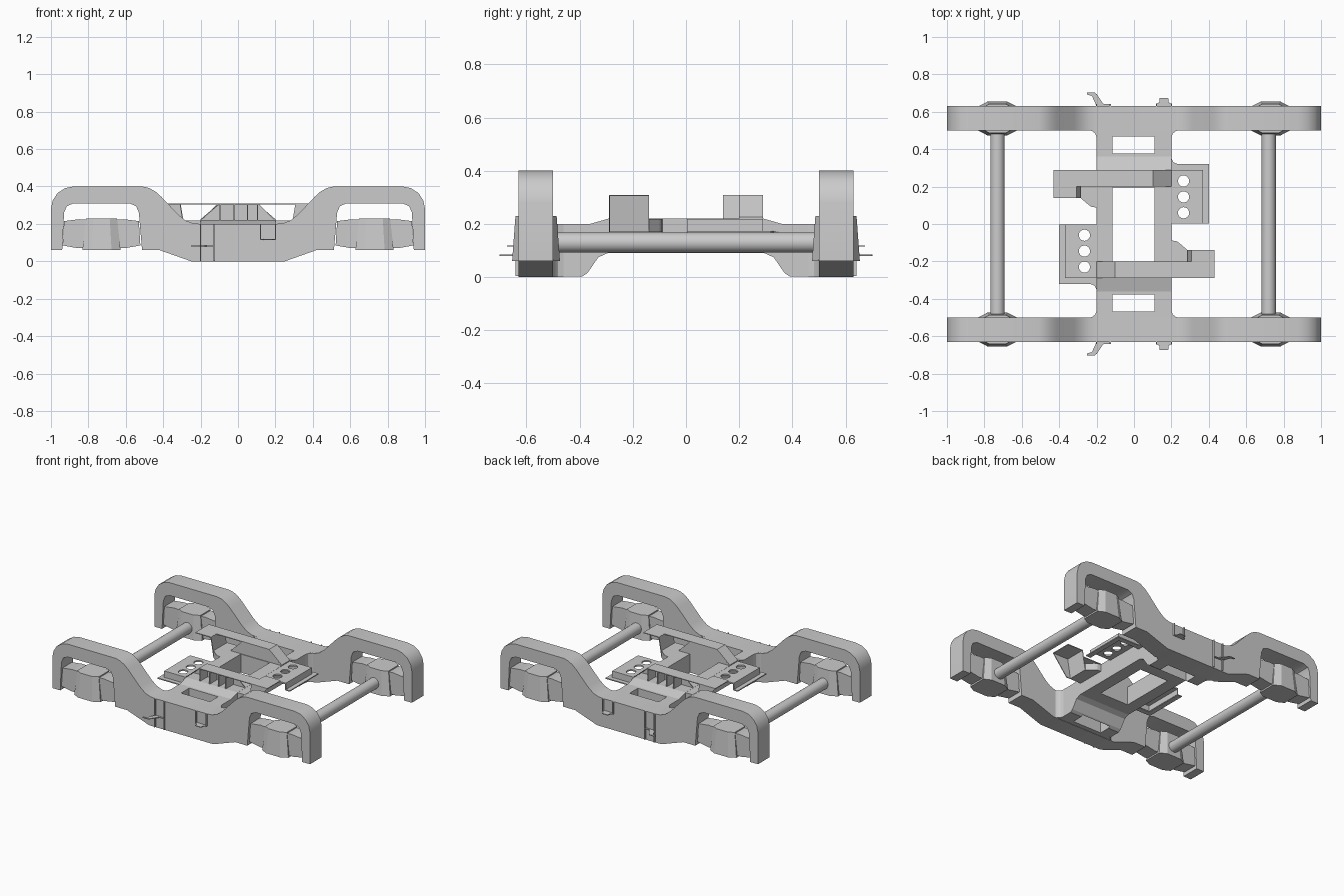
import bpy, bmesh, math
from mathutils import Vector

if "Cube" in bpy.data.objects:
    bpy.data.objects.remove(bpy.data.objects["Cube"])


def prism(name, pts, a, b, axis):
    """Extrude a 2D outline from a to b along an axis (outline uses the other two axes)."""
    def place(p, t):
        return {'x': (t, p[0], p[1]), 'y': (p[0], t, p[1]), 'z': (p[0], p[1], t)}[axis]
    bm = bmesh.new()
    face = bm.faces.new([bm.verts.new(place(p, a)) for p in pts])
    res = bmesh.ops.extrude_face_region(bm, geom=[face])
    move = Vector(place((0, 0), b - a))
    bmesh.ops.translate(bm, vec=move, verts=[v for v in res['geom'] if isinstance(v, bmesh.types.BMVert)])
    return finish(name, bm)


def finish(name, bm):
    bmesh.ops.recalc_face_normals(bm, faces=bm.faces)
    me = bpy.data.meshes.new(name)
    bm.to_mesh(me)
    bm.free()
    ob = bpy.data.objects.new(name, me)
    bpy.context.collection.objects.link(ob)
    return ob


def box(name, x0, x1, y0, y1, z0, z1):
    return prism(name, [(x0, y0), (x1, y0), (x1, y1), (x0, y1)], z0, z1, 'z')


def smooth(ob):
    bpy.ops.object.select_all(action='DESELECT')
    ob.select_set(True)
    bpy.context.view_layer.objects.active = ob
    bpy.ops.object.shade_smooth_by_angle(angle=math.radians(30))


def cylinder(name, r, loc, depth, axis='z', n=24):
    rot = (math.pi / 2, 0, 0) if axis == 'y' else (0, 0, 0)
    bpy.ops.mesh.primitive_cylinder_add(vertices=n, radius=r, depth=depth, location=loc, rotation=rot)
    ob = bpy.context.object
    ob.name = name
    return ob


def cut(ob, cutters):
    for c in cutters:
        m = ob.modifiers.new('cut', 'BOOLEAN')
        m.operation = 'DIFFERENCE'
        m.solver = 'EXACT'
        m.object = c
        bpy.context.view_layer.objects.active = ob
        bpy.ops.object.modifier_apply(modifier=m.name)
        bpy.data.objects.remove(c)


def loft(name, bottom, top, z0, z1):
    """Closed solid between two plan outlines."""
    bm = bmesh.new()
    lo = [bm.verts.new((*p, z0)) for p in bottom]
    hi = [bm.verts.new((*p, z1)) for p in top]
    bm.faces.new(lo)
    bm.faces.new(hi)
    for i in range(len(lo)):
        j = (i + 1) % len(lo)
        bm.faces.new((lo[i], lo[j], hi[j], hi[i]))
    return finish(name, bm)


# Side frames: half outline from top centre round to bottom centre, mirrored in x
half = [(0.2, 0.2), (0.24, 0.203), (0.28, 0.218), (0.32, 0.25), (0.41, 0.345), (0.44, 0.372),
        (0.475, 0.392), (0.51, 0.4), (0.88, 0.4), (0.925, 0.391), (0.965, 0.365), (0.991, 0.325),
        (1, 0.28), (1, 0.06), (0.94, 0.06), (0.93, 0.26), (0.915, 0.295), (0.88, 0.31),
        (0.58, 0.31), (0.545, 0.295), (0.53, 0.26), (0.513, 0.06), (0.42, 0.06), (0.25, 0)]
outline = half + [(-x, z) for x, z in reversed(half)]

for side, s in (('front', -1), ('back', 1)):
    smooth(prism(f'{side}_side_frame', outline, s * 0.5, s * 0.63, 'y'))

    # Axle boxes with their wings
    for end, e in (('left', -1), ('right', 1)):
        cx, cy = e * 0.73, s * 0.564

        def octagon(k, ky):
            q = [(0.045, 0.09), (0.085, 0.065)]
            r = q + [(x, -y) for x, y in reversed(q)]
            r += [(-x, -y) for x, y in q] + [(-x, y) for x, y in reversed(q)]
            return [(cx + x * k, cy + y * ky) for x, y in r]
        loft(f'{side}_{end}_axle_box', octagon(1.2, 1), octagon(0.98, 0.86), 0.06, 0.23)
        for w in (-1, 1):
            wing = [(cx + w * 0.05, 0.075), (cx + w * 0.125, 0.07), (cx + w * 0.208, 0.085),
                    (cx + w * 0.2, 0.215), (cx + w * 0.12, 0.225), (cx + w * 0.05, 0.22)]
            prism(f'{side}_{end}_box_wing', wing, s * 0.512, s * 0.618, 'y')

    # Step hook and small bracket on the outer face
    for x in (-0.2, -0.127):
        box(f'{side}_hook_rib', x - 0.003, x + 0.003, s * 0.63, s * 0.642, 0.003, 0.2)
    hook = [(-0.2, 0.63), (-0.127, 0.63), (-0.127, 0.64), (-0.165, 0.643), (-0.2, 0.695),
            (-0.21, 0.702), (-0.25, 0.702), (-0.25, 0.692), (-0.225, 0.685)]
    prism(f'{side}_step_hook', [(x, s * y) for x, y in hook], 0.079, 0.084, 'z')
    for x in (0.12, 0.2):
        box(f'{side}_bracket_rib', x - 0.003, x + 0.003, s * 0.63, s * 0.643, 0.115, 0.2)
    tab = [(0.12, 0.63), (0.2, 0.63), (0.2, 0.643), (0.185, 0.65), (0.183, 0.673),
           (0.137, 0.673), (0.135, 0.65), (0.12, 0.643)]
    prism(f'{side}_bracket_tab', [(x, s * y) for x, y in tab], 0.114, 0.119, 'z')

    # Fillets where the cross beam meets the side frame
    for e in (-1, 1):
        f = [(0.195, 0.46), (0.2, 0.46), (0.206, 0.482), (0.22, 0.495), (0.24, 0.502), (0.195, 0.502)]
        smooth(prism(f'{side}_beam_fillet', [(e * x, s * y) for x, y in f], 0.001, 0.2, 'z'))

# Axles
for end, x in (('left', -0.73), ('right', 0.72)):
    smooth(cylinder(f'{end}_axle', 0.038, (x, 0, 0.13), 1.0, 'y'))

# Cross beam with its openings
prof = [(0.29, 0.22), (0.36, 0.2), (0.505, 0.2), (0.505, 0.002), (0.39, 0.002), (0.37, 0.016),
        (0.33, 0.074), (0.295, 0.09)]
beam = prism('cross_beam', prof + [(-y, z) for y, z in reversed(prof)], -0.2, 0.2, 'x')
cut(beam, [box('cutter', -0.115, 0.11, a, b, -0.1, 0.4)
           for a, b in ((-0.2, 0.195), (0.378, 0.468), (-0.468, -0.378))])

# Brake mounts: built for the back, repeated by a half turn for the front
for side, s in (('back', 1), ('front', -1)):
    def turn(pts):
        return [(s * x, s * y) for x, y in pts]

    def tbox(name, x0, x1, y0, y1, z0, z1):
        return prism(f'{side}_{name}', turn([(x0, y0), (x1, y0), (x1, y1), (x0, y1)]), z0, z1, 'z')

    def slab(name, pts, y0, y1):
        return prism(f'{side}_{name}', [(s * x, z) for x, z in pts], s * y0, s * y1, 'y')

    # Raised arm: top sheet with sloped end, web and ribs
    slab('arm_sheet', [(-0.31, 0.304), (-0.31, 0.309), (0.102, 0.309), (0.2, 0.225), (0.2, 0.219), (0.1, 0.304)], 0.2, 0.29)
    tbox('arm_end_sheet', -0.43, -0.308, 0.14, 0.29, 0.304, 0.309)
    slab('arm_web', [(-0.2, 0.218), (0.2, 0.218), (0.1, 0.306), (-0.11, 0.306)], 0.2, 0.206)
    for x in (-0.105, -0.05, 0.02, 0.095):
        tbox('arm_rib', x - 0.003, x + 0.003, 0.205, 0.288, 0.215, 0.305)
    slab('arm_strip', [(-0.312, 0.308), (-0.307, 0.308), (-0.284, 0.17), (-0.289, 0.17)], 0.14, 0.29)
    slab('arm_gusset', [(-0.43, 0.306), (-0.308, 0.306), (-0.286, 0.17), (-0.32, 0.17)], 0.285, 0.29)
    pad = [(-0.287, 0.14), (-0.24, 0.1), (-0.225, 0.091), (-0.195, 0.088), (-0.195, 0.29), (-0.287, 0.29)]
    prism(f'{side}_arm_pad', turn(pad), 0.17, 0.219, 'z')

    # Perforated bracket: pierced top, end walls and bottom flange
    top = tbox('pierced_plate', 0.195, 0.37, 0.003, 0.29, 0.209, 0.219)
    cut(top, [cylinder('cutter', 0.03, (s * 0.265, s * y, 0.21), 0.2) for y in (0.06, 0.145, 0.23)])
    tbox('bracket_wall', 0.362, 0.37, 0.003, 0.29, 0.17, 0.215)
    tbox('bracket_end_wall', 0.195, 0.37, 0.282, 0.29, 0.17, 0.215)
    flange = [(0.365, 0.003), (0.4, 0.003), (0.4, 0.32), (0.235, 0.32), (0.21, 0.33), (0.2, 0.35),
              (0.195, 0.35), (0.195, 0.285), (0.365, 0.285)]
    prism(f'{side}_bracket_flange', turn(flange), 0.167, 0.174, 'z')
